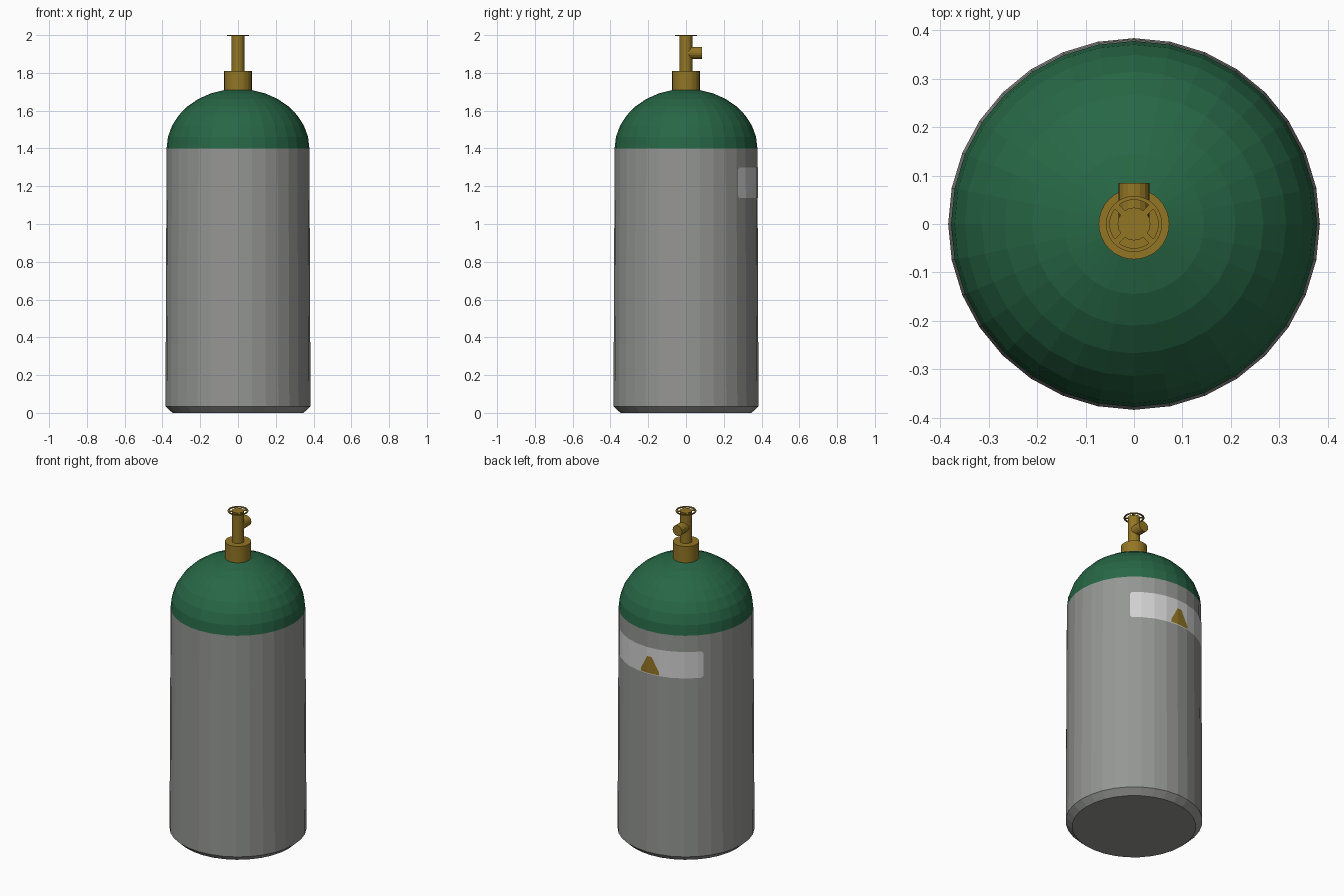
import bpy, bmesh, math
from mathutils import Vector

if "Cube" in bpy.data.objects:
    bpy.data.objects.remove(bpy.data.objects["Cube"])

SIDES = 32
STEP = 2 * math.pi / SIDES


def material(name, rgb):
    m = bpy.data.materials.new(name)
    m.diffuse_color = (*rgb, 1)
    m.use_nodes = True
    m.node_tree.nodes["Principled BSDF"].inputs["Base Color"].default_value = m.diffuse_color
    return m


grey = material("grey_steel", (0.30, 0.31, 0.295))
green = material("green_paint", (0.020, 0.135, 0.060))
brass = material("brass", (0.29, 0.18, 0.018))
white = material("label_white", (0.64, 0.64, 0.64))


def finish(name, bm, mats):
    bmesh.ops.recalc_face_normals(bm, faces=bm.faces)
    me = bpy.data.meshes.new(name)
    bm.to_mesh(me)
    bm.free()
    for m in mats:
        me.materials.append(m)
    ob = bpy.data.objects.new(name, me)
    bpy.context.collection.objects.link(ob)
    return ob


def lathe(name, profile, mats, sides=SIDES, closed=False):
    """Spin (radius, z) points round the z axis."""
    bm = bmesh.new()
    vs = [bm.verts.new((r, 0, z)) for r, z in profile]
    n = len(vs)
    edges = [bm.edges.new((vs[i], vs[(i + 1) % n])) for i in range(n if closed else n - 1)]
    bmesh.ops.spin(bm, geom=vs + edges, cent=(0, 0, 0), axis=(0, 0, 1),
                   angle=2 * math.pi, steps=sides, use_merge=False)
    bmesh.ops.remove_doubles(bm, verts=bm.verts, dist=1e-5)
    return finish(name, bm, mats)


# Tank: tapered body with chamfered foot and a flattened dome
profile = [(0, 0), (0.347, 0), (0.384, 0.035), (0.378, 1.40)]
for i in range(1, 9):
    a = i * math.pi / 16
    profile.append((0.378 * math.cos(a), 1.40 + 0.315 * math.sin(a)))
profile[-1] = (0, 1.715)
tank = lathe("tank", profile, [grey, green])
for p in tank.data.polygons:
    p.material_index = int(p.center.z > 1.40)

# Valve: collar, stem and side outlet
lathe("valve_collar", [(0, 1.69), (0.073, 1.69), (0.073, 1.81), (0, 1.81)], [brass])
lathe("valve_stem", [(0, 1.80), (0.034, 1.80), (0.034, 2.0), (0, 2.0)], [brass], 16)
outlet = lathe("valve_outlet", [(0, 0), (0.032, 0), (0.032, 0.085), (0, 0.085)], [brass], 16)
outlet.rotation_euler = (-math.pi / 2, 0, 0)
outlet.location = (0, 0, 1.906)

# Handwheel: thin rim and four diagonal spokes
lathe("handwheel_rim", [(0.050, 1.994), (0.058, 1.994), (0.058, 2.0), (0.050, 2.0)],
      [brass], closed=True)
bm = bmesh.new()
for k in range(4):
    a = math.pi / 4 + k * math.pi / 2
    d, s = Vector((math.cos(a), math.sin(a), 0)), Vector((-math.sin(a), math.cos(a), 0))
    f = bm.faces.new([bm.verts.new(d * r + s * w + Vector((0, 0, 1.995)))
                      for r, w in ((0.025, -0.006), (0.053, -0.006), (0.053, 0.006), (0.025, 0.006))])
    ext = bmesh.ops.extrude_face_region(bm, geom=[f])["geom"]
    bmesh.ops.translate(bm, vec=(0, 0, 0.004),
                        verts=[v for v in ext if isinstance(v, bmesh.types.BMVert)])
finish("handwheel_spokes", bm, [brass])


def on_tank(a, z, lift):
    """Point on the faceted wall; a is the angle from the back towards +x."""
    r = 0.384 - 0.006 * (z - 0.035) / 1.365
    r = r * math.cos(STEP / 2) / math.cos(a % STEP - STEP / 2) + lift
    return (r * math.sin(a), r * math.cos(a), z)


def wall_plate(name, columns, lift, mat):
    """Curved plate from (angle, z low, z high) columns, wrapped on the wall."""
    bm = bmesh.new()
    pairs = [[bm.verts.new(on_tank(a, z, lift)) for z in (lo, hi)] for a, lo, hi in columns]
    for p, q in zip(pairs, pairs[1:]):
        bm.faces.new((q[0], p[0], p[1], q[1]))
    ob = finish(name, bm, [mat])
    # make the single sheet face outwards
    if ob.data.polygons[0].normal.y < 0:
        ob.data.flip_normals()
    return ob


# White label with clipped corners, then its triangular sign
left, right = math.radians(-50), math.radians(43.5)
lo, hi, c = 1.137, 1.30, 0.012
cols = [(left, lo + c, hi - c), (left + 0.03, lo, hi)]
cols += [(i * STEP, lo, hi) for i in range(-4, 4)]
cols += [(right - 0.03, lo, hi), (right, lo + c, hi - c)]
wall_plate("label", cols, 0.0015, white)

mid = math.radians(-2.5)
cols = [(mid + a, 1.142, z) for a, z in
        ((-0.16, 1.158), (-0.035, 1.245), (0.035, 1.245), (0.16, 1.158))]
cols.insert(2, (0.0, 1.142, 1.245))
cols.sort()
wall_plate("label_sign", cols, 0.003, brass)
